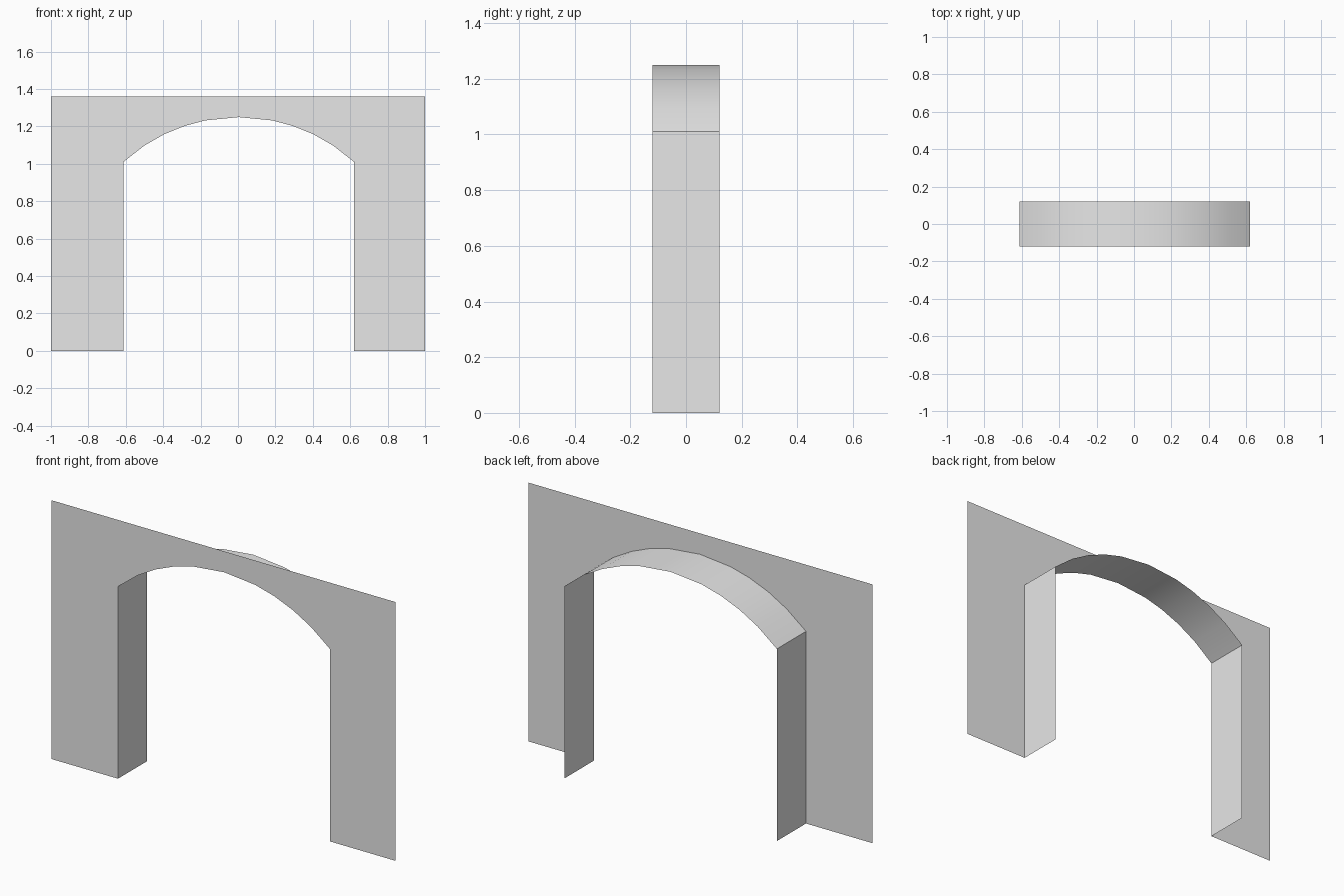
import bpy
import math

cube = bpy.data.objects.get("Cube")
if cube:
    bpy.data.objects.remove(cube, do_unlink=True)

HALF_WIDTH, HEIGHT, HALF_DEPTH = 1.0, 1.36, 0.121
HALF_SPAN, SPRING, CROWN, SHIFT = 0.617, 1.01, 1.25, 0.004

grey = bpy.data.materials.new("plain grey")
grey.use_nodes = True
grey.diffuse_color = (0.8, 0.8, 0.8, 1)
grey.node_tree.nodes["Principled BSDF"].inputs["Base Color"].default_value = (0.8, 0.8, 0.8, 1)


def add_part(name, verts, faces):
    mesh = bpy.data.meshes.new(name)
    mesh.from_pydata(verts, [], faces)
    mesh.materials.append(grey)
    mesh.update()
    part = bpy.data.objects.new(name, mesh)
    bpy.context.collection.objects.link(part)
    return part


# Opening profile: left jamb, segmental arch, right jamb
rise = CROWN - SPRING
radius = (HALF_SPAN ** 2 + rise ** 2) / (2 * rise)
right_steps = [0.18, 0.29, 0.4, 0.505, HALF_SPAN]
steps = [-x for x in reversed(right_steps)] + [0] + right_steps
arch = [(x + SHIFT, CROWN - radius + math.sqrt(radius ** 2 - x ** 2)) for x in steps]
opening = [(arch[0][0], 0)] + arch + [(arch[-1][0], 0)]

# Front wall: a single flat sheet around the opening
outline = opening + [(HALF_WIDTH, 0), (HALF_WIDTH, HEIGHT),
                     (-HALF_WIDTH, HEIGHT), (-HALF_WIDTH, 0)]
outline.reverse()
wall = [(x, -HALF_DEPTH, z) for x, z in outline]
front_wall = add_part("front_wall", wall, [list(range(len(wall)))])
if front_wall.data.polygons[0].normal.y > 0:
    front_wall.data.flip_normals()

# Opening lining: open strip running back from the wall, facing inward
count = len(opening)
strip = [(x, y, z) for y in (-HALF_DEPTH, HALF_DEPTH) for x, z in opening]
quads = [(i, i + 1, count + i + 1, count + i) for i in range(count - 1)]
lining = add_part("opening_lining", strip, quads)
if lining.data.polygons[0].normal.x < 0:
    lining.data.flip_normals()

# Smooth the arch, keep the jamb corners sharp
bpy.ops.object.select_all(action='DESELECT')
lining.select_set(True)
bpy.context.view_layer.objects.active = lining
bpy.ops.object.shade_smooth_by_angle(angle=math.radians(30))
